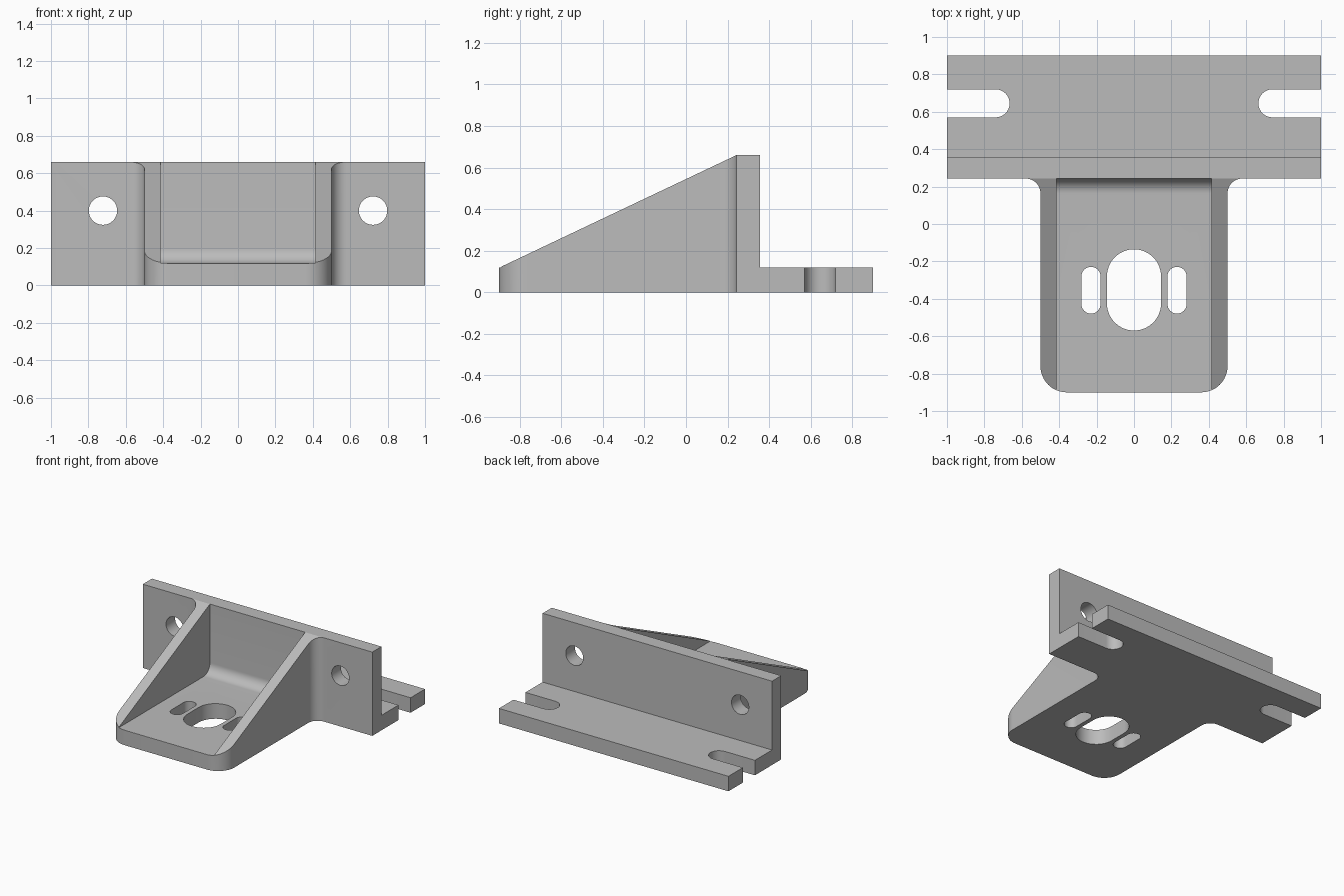
import bpy, bmesh, math
from mathutils import Vector

cube = bpy.data.objects.get("Cube")
if cube:
    bpy.data.objects.remove(cube, do_unlink=True)

WALL_FRONT, WALL_BACK = 0.243, 0.357
HEIGHT, PLATE = 0.66, 0.118
ARM, DEPTH = 0.5, 0.9

grey = bpy.data.materials.new("plain grey")
grey.use_nodes = True
COLOUR = (0.5, 0.5, 0.5, 1)
grey.diffuse_color = COLOUR
grey.node_tree.nodes["Principled BSDF"].inputs["Base Color"].default_value = COLOUR


def arc(cx, cy, r, start, end, steps=12):
    """Points along an arc, angles in degrees."""
    angles = [math.radians(start + (end - start) * i / steps) for i in range(steps + 1)]
    return [(cx + r * math.cos(a), cy + r * math.sin(a)) for a in angles]


def slot(x0, y0, x1, y1, r):
    """Rounded slot outline between two end centres."""
    a = math.degrees(math.atan2(y1 - y0, x1 - x0))
    return arc(x1, y1, r, a - 90, a + 90, 16) + arc(x0, y0, r, a + 90, a + 270, 16)


def prism(name, outline, axis, lo, hi):
    """Extrude a 2D outline along x (outline yz), y (outline xz) or z (outline xy)."""
    place = {"x": lambda p: (lo, p[0], p[1]),
             "y": lambda p: (p[0], lo, p[1]),
             "z": lambda p: (p[0], p[1], lo)}[axis]
    bm = bmesh.new()
    face = bm.faces.new([bm.verts.new(place(p)) for p in outline])
    grown = bmesh.ops.extrude_face_region(bm, geom=[face])["geom"]
    shift = Vector([hi - lo if a == axis else 0 for a in "xyz"])
    bmesh.ops.translate(bm, vec=shift, verts=[g for g in grown if isinstance(g, bmesh.types.BMVert)])
    bmesh.ops.recalc_face_normals(bm, faces=bm.faces)
    mesh = bpy.data.meshes.new(name)
    bm.to_mesh(mesh)
    bm.free()
    mesh.materials.append(grey)
    obj = bpy.data.objects.new(name, mesh)
    bpy.context.collection.objects.link(obj)
    return obj


# Bracket body: T-shaped plan with rounded front corners and filleted arm roots
half = arc(ARM - 0.14, 0.14 - DEPTH, 0.14, -90, 0)
half += arc(ARM + 0.08, WALL_FRONT - 0.08, 0.08, 180, 90)
half += [(1, WALL_FRONT), (1, DEPTH)]
bracket = prism("bracket", half + [(-x, y) for x, y in reversed(half)], "z", 0, HEIGHT)


def cut(cutter, operation="DIFFERENCE"):
    mod = bracket.modifiers.new(cutter.name, "BOOLEAN")
    mod.operation = operation
    mod.solver = "EXACT"
    mod.object = cutter
    bpy.ops.object.modifier_apply(modifier=mod.name)
    bpy.data.objects.remove(cutter, do_unlink=True)


bpy.context.view_layer.objects.active = bracket
bracket.select_set(True)

# Side profile: sloping ribs, upright wall, rear foot
slope = (HEIGHT - PLATE) / (WALL_FRONT + DEPTH)
side = [(-1, -0.1), (-1, PLATE - 0.1 * slope), (WALL_FRONT, HEIGHT),
        (WALL_FRONT, 0.8), (WALL_BACK, 0.8), (WALL_BACK, PLATE), (1, PLATE), (1, -0.1)]
cut(prism("side_profile", side, "x", -1.2, 1.2), "INTERSECT")

# Pocket between the ribs, filleted where the floor meets the wall
floor = PLATE + 0.001
pocket = [(-1, 0.8), (-1, floor)]
pocket += arc(WALL_FRONT - 0.08, floor + 0.08, 0.08, -90, 0) + [(WALL_FRONT, 0.8)]
cut(prism("pocket", pocket, "x", -0.415, 0.415))

# Centre opening in the arm floor
cut(prism("centre_opening", slot(0, -0.425, 0, -0.28, 0.145), "z", -0.1, 0.3))

# Mirrored openings: narrow floor slots, open foot slots, wall holes
for s in (-1, 1):
    cut(prism("floor_slot", slot(s * 0.23, -0.428, s * 0.23, -0.28, 0.051), "z", -0.1, 0.3))
    cut(prism("foot_slot", slot(s * 0.74, 0.645, s * 1.2, 0.645, 0.075), "z", -0.1, 0.3))
    cut(prism("wall_hole", arc(s * 0.722, 0.4, 0.076, 0, 348.75, 31), "y", 0, 0.5))

bpy.ops.object.shade_smooth_by_angle(angle=math.radians(25))
